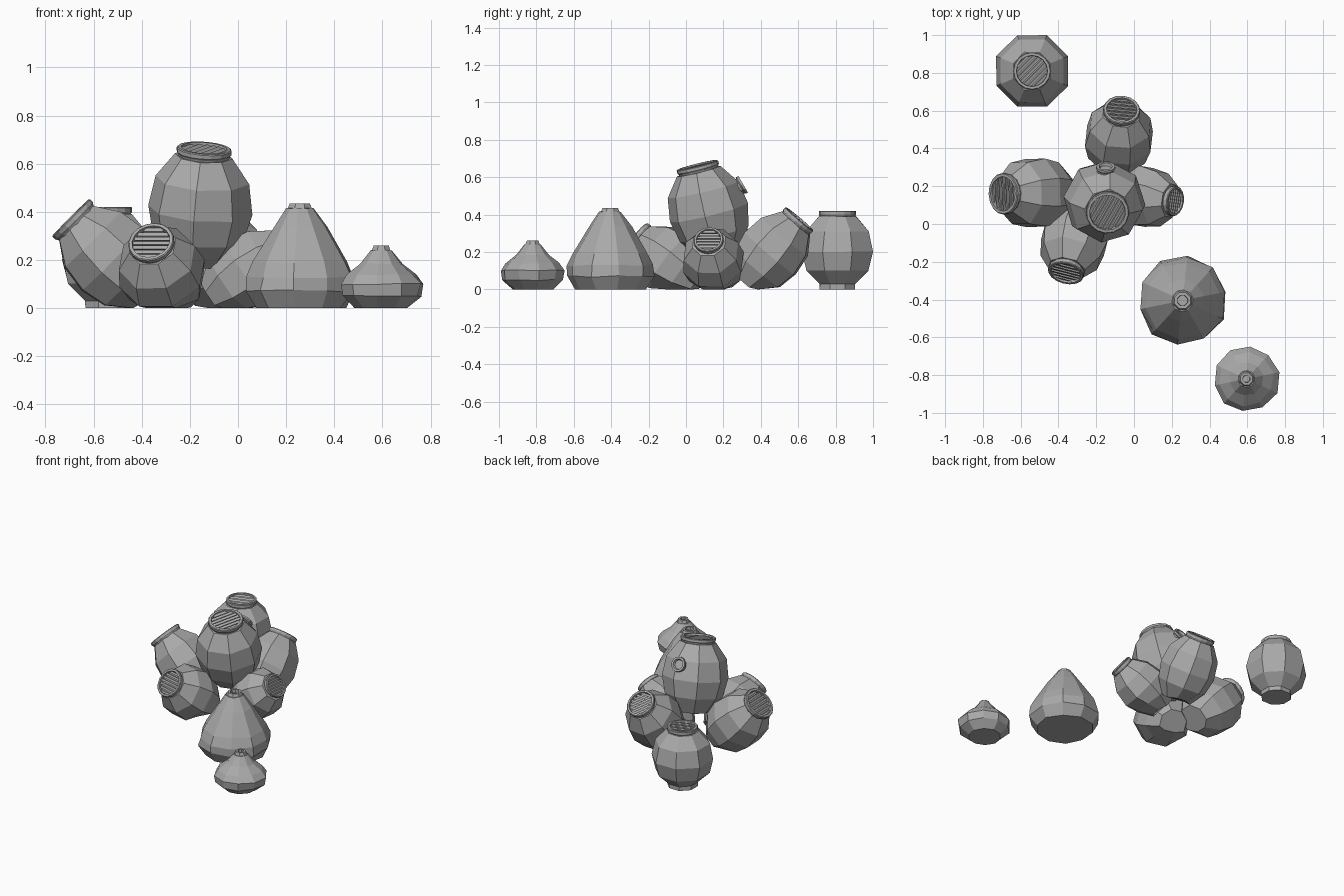
import bpy, bmesh, math, random
from mathutils import Vector, Matrix

random.seed(4)
cube = bpy.data.objects.get("Cube")
if cube:
    bpy.data.objects.remove(cube, do_unlink=True)

clay = bpy.data.materials.new("grey_clay")
clay.use_nodes = True
GREY = (0.4, 0.4, 0.4, 1)
clay.diffuse_color = GREY
clay.node_tree.nodes["Principled BSDF"].inputs["Base Color"].default_value = GREY


def frame(origin, axis):
    """Matrix at origin whose z follows axis and whose x is horizontal."""
    z = Vector(axis).normalized()
    x = Vector((0, 0, 1)).cross(z)
    x = x.normalized() if x.length > 0.01 else Vector((1, 0, 0))
    m = Matrix((x, z.cross(x), z)).transposed().to_4x4()
    m.translation = origin
    return m


def lathe(bm, profile, sides, phase=0.0, jitter=0.0):
    """Turn (radius, height) points round z and cap both ends."""
    rings = []
    for r, h in profile:
        ring = []
        for i in range(sides):
            a = phase + math.tau * i / sides
            k = r * (1 + random.uniform(-jitter, jitter))
            dz = r * random.uniform(-jitter, jitter) * 0.7 if h > 0 else 0
            ring.append(bm.verts.new((k * math.cos(a), k * math.sin(a), h + dz)))
        rings.append(ring)
    for low, high in zip(rings, rings[1:]):
        for i in range(sides):
            j = (i + 1) % sides
            bm.faces.new((low[i], low[j], high[j], high[i]))
    bm.faces.new(rings[0][::-1])
    bm.faces.new(rings[-1])


def finish(bm, name, matrix):
    bm.transform(matrix)
    for v in bm.verts:                      # rest on the ground
        v.co.z = max(v.co.z, 0)
    bmesh.ops.recalc_face_normals(bm, faces=bm.faces)
    mesh = bpy.data.meshes.new(name)
    bm.to_mesh(mesh)
    bm.free()
    mesh.materials.append(clay)
    obj = bpy.data.objects.new(name, mesh)
    bpy.context.collection.objects.link(obj)
    return obj


BELLY = [(0.52, 0), (0.87, 0.22), (1, 0.46), (0.9, 0.72), (0.55, 0.93)]
FOOTED = [(0.5, 0), (0.5, 0.07), (0.87, 0.24), (1, 0.48), (0.88, 0.74), (0.52, 0.93)]


def pot(name, mouth, axis, length, radius, rim, slat_angle=0, shape=BELLY):
    """Eight sided jar, given by the middle of its mouth and its axis."""
    axis = Vector(axis).normalized()
    m = frame(Vector(mouth) - axis * length, axis)
    bm = bmesh.new()
    lathe(bm, [(r * radius, t * length) for r, t in shape], 8, math.pi / 8, 0.012)
    finish(bm, name + "_body", m)

    # raised rim round a sunken floor
    bm = bmesh.new()
    lathe(bm, [(rim * 0.9, length * 0.9), (rim * 0.95, length - 0.028),
               (rim, length - 0.02), (rim, length - 0.004),
               (rim * 0.96, length), (rim * 0.83, length),
               (rim * 0.8, length - 0.022)], 16)
    finish(bm, name + "_rim", m)

    # slats across the mouth
    bm = bmesh.new()
    count = 7
    inner = rim * 0.82
    for i in range(count):
        y = inner * (2 * (i + 0.5) / count - 1)
        half = math.sqrt(inner ** 2 - y ** 2)
        bar = (Matrix.Rotation(slat_angle, 4, "Z")
               @ Matrix.Translation((0, y, length - 0.013))
               @ Matrix.Rotation(0.3, 4, "X")
               @ Matrix.Diagonal((2 * half, inner * 0.19, 0.008, 1)))
        bmesh.ops.create_cube(bm, size=1, matrix=bar)
    finish(bm, name + "_slats", m)


def mound(name, x, y, profile, sides, hole):
    """Pointed lump with a small opening in its flat tip."""
    tip = profile[-1][1]
    bm = bmesh.new()
    lathe(bm, profile[:-1], sides, 0.2, 0.035)
    finish(bm, name + "_body", Matrix.Translation((x, y, 0)))
    bm = bmesh.new()
    r, h = profile[-2]
    lathe(bm, [(r, h - 0.01), (profile[-1][0], tip), (hole, tip),
               (hole * 0.9, tip - 0.025)], 8, math.pi / 8)
    finish(bm, name + "_tip", Matrix.Translation((x, y, 0)))


# Jars of the heap and the one standing behind
DIAGONAL = math.pi / 4
pot("standing_pot", (-0.54, 0.81, 0.42), (0, 0, 1), 0.42, 0.205, 0.1, DIAGONAL, FOOTED)
pot("upper_pot", (-0.14, 0.06, 0.665), (0.07, -0.24, 0.97), 0.49, 0.218, 0.115, DIAGONAL)
pot("front_pot", (-0.362, -0.262, 0.277), (-0.2, -0.78, 0.58), 0.42, 0.185, 0.097)
pot("right_pot", (-0.695, 0.16, 0.377), (-0.71, -0.02, 0.71), 0.46, 0.195, 0.11)
pot("left_pot", (0.22, 0.12, 0.268), (0.81, -0.12, 0.57), 0.4, 0.17, 0.08)
pot("back_pot", (-0.065, 0.607, 0.378), (0.06, 0.64, 0.76), 0.45, 0.188, 0.098)

# Small spout on the back of the upper jar
bm = bmesh.new()
lathe(bm, [(0.045, 0), (0.045, 0.045), (0.052, 0.052), (0.05, 0.064),
           (0.036, 0.064), (0.03, 0.05)], 12)
finish(bm, "upper_pot_spout", frame((-0.15, 0.25, 0.53), (0, 0.86, 0.5)))

# Pointed mounds in front
mound("large_mound", 0.257, -0.405,
      [(0.19, 0), (0.236, 0.07), (0.23, 0.13), (0.205, 0.19), (0.115, 0.335),
       (0.058, 0.415), (0.045, 0.435)], 10, 0.03)
mound("small_mound", 0.595, -0.82,
      [(0.11, 0), (0.165, 0.05), (0.176, 0.1), (0.145, 0.14), (0.09, 0.185),
       (0.045, 0.24), (0.034, 0.26)], 10, 0.02)
